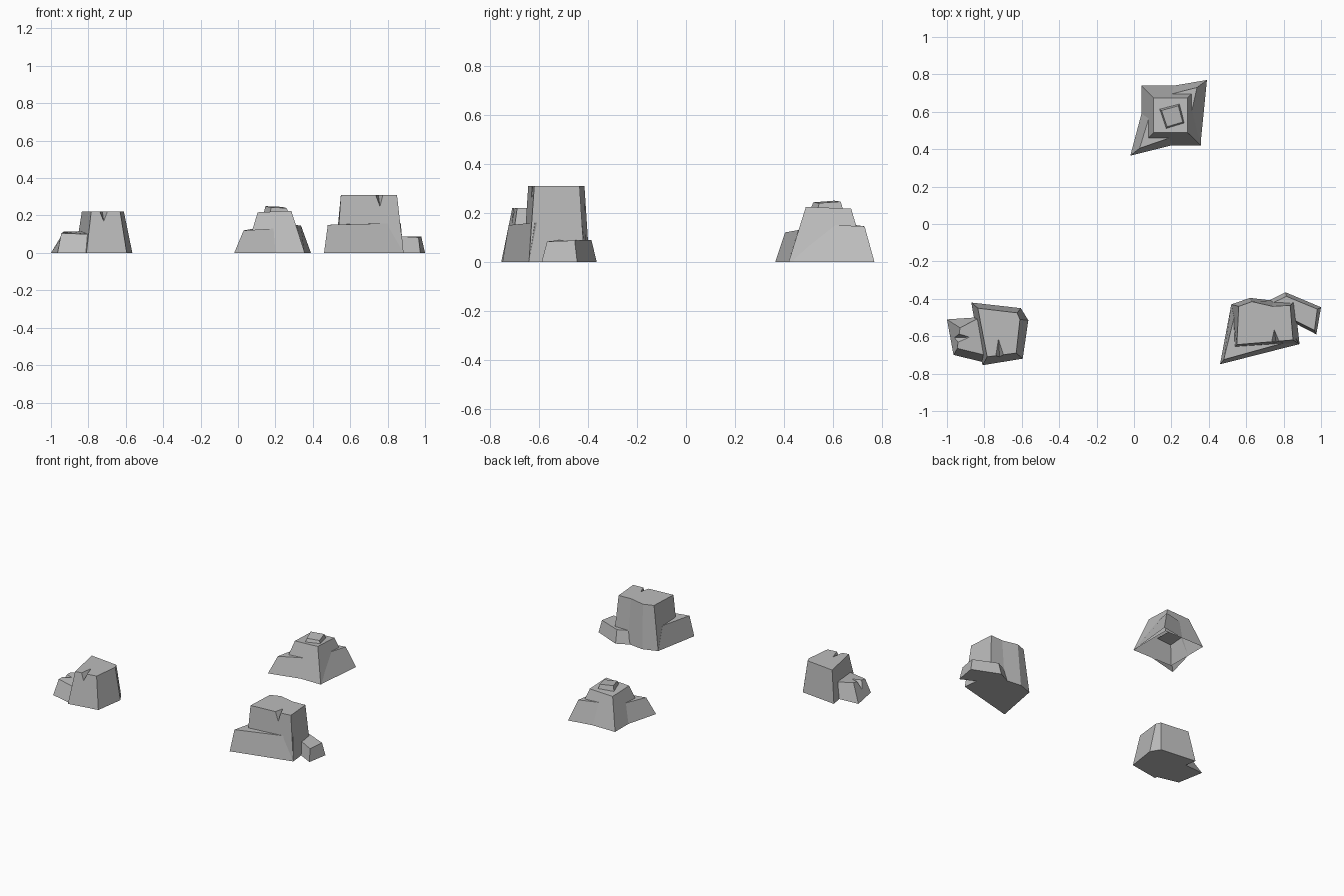
import bpy
import bmesh
from mathutils import Vector

cube = bpy.data.objects.get("Cube")
if cube:
    bpy.data.objects.remove(cube, do_unlink=True)

stone = bpy.data.materials.new("grey_stone")
stone.use_nodes = True
GREY = (0.5, 0.5, 0.5, 1)
stone.diffuse_color = GREY
stone.node_tree.nodes["Principled BSDF"].inputs["Base Color"].default_value = GREY


def rock(name, base, top, base_z=0.0, closed=True, skip=(), notch=None):
    """Tapered block from matching base (x, y) and top (x, y, z) outlines.

    notch = (edge, start, end, apex_xy, depth) chips a V out of a top edge;
    skip lists side faces that are buried in a neighbouring block.
    """
    bm = bmesh.new()
    low = [bm.verts.new((x, y, base_z)) for x, y in base]
    high = [bm.verts.new(p) for p in top]
    rim = []
    for i in range(len(low)):
        j = (i + 1) % len(low)
        rim.append(high[i])
        chip = []
        if notch and notch[0] == i:
            _, start, end, apex_xy, depth = notch
            a = bm.verts.new(high[i].co.lerp(high[j].co, start))
            b = bm.verts.new(high[i].co.lerp(high[j].co, end))
            mid = (start + end) / 2
            upper = high[i].co.lerp(high[j].co, mid)
            lower = low[i].co.lerp(low[j].co, mid)
            d = bm.verts.new(upper.lerp(lower, depth))
            apex = bm.verts.new(Vector((*apex_xy, upper.z)))
            bm.faces.new((a, d, apex))
            bm.faces.new((b, apex, d))
            rim += [a, apex, b]
            chip = [b, d, a]
        if i not in skip:
            bm.faces.new([low[i], low[j], high[j]] + chip + [high[i]])
    bm.faces.new(rim)
    if closed:
        bm.faces.new(low[::-1])
    mesh = bpy.data.meshes.new(name)
    bm.to_mesh(mesh)
    bm.free()
    mesh.materials.append(stone)
    obj = bpy.data.objects.new(name, mesh)
    bpy.context.collection.objects.link(obj)
    return obj


def at(z, *points):
    return [(x, y, z) for x, y in points]


# Right-hand cluster: chipped block with a low stone beside it
rock("right_boulder",
     [(-.81, -.755), (-.595, -.72), (-.565, -.515), (-.605, -.45), (-.87, -.42)],
     at(.22, (-.785, -.71), (-.63, -.69), (-.61, -.51), (-.625, -.475), (-.835, -.45)),
     notch=(0, .3, .56, (-.725, -.615), .23))
rock("right_low_stone",
     [(-.965, -.70), (-.80, -.74), (-.78, -.5), (-.85, -.5), (-1, -.51)],
     [(-.945, -.665, .105), (-.80, -.70, .1), (-.79, -.5, .11),
      (-.845, -.51, .115), (-.93, -.555, .115)],
     notch=(4, .3, .7, (-.88, -.605), .5))

# Left-hand cluster: tall chipped block, front ledge and small stone
rock("left_boulder",
     [(.53, -.665), (.885, -.642), (.86, -.415), (.745, -.41), (.62, -.395), (.52, -.43)],
     at(.31, (.55, -.645), (.85, -.62), (.835, -.435), (.74, -.44), (.63, -.415), (.56, -.44)),
     notch=(0, .62, .75, (.75, -.565), .2))
rock("left_front_ledge",
     [(.46, -.75), (.885, -.642), (.8, -.5), (.52, -.43)],
     [(.48, -.725, .15), (.87, -.617, .16), (.8, -.5, .16), (.535, -.5, .15)])
rock("left_small_stone",
     [(.81, -.365), (.72, -.41), (.84, -.52), (.975, -.59), (1, -.445)],
     [(.815, -.387, .09), (.735, -.425, .09), (.84, -.505, .09),
      (.965, -.568, .083), (.98, -.455, .087)])

# Back cluster: stepped, open-bottomed mound with two corner ledges and a cap
rock("back_mound",
     [(.04, .42), (.357, .42), (.357, .74), (.04, .74)],
     [(.105, .49, .217), (.285, .49, .225), (.285, .675, .217), (.105, .675, .21)],
     closed=False)
rock("back_front_ledge",
     [(-.02, .365), (.2, .42), (.2, .6), (.04, .59)],
     [(.03, .405, .12), (.19, .46, .13), (.19, .58, .13), (.085, .585, .13)],
     closed=False, skip=(1, 2))
rock("back_rear_ledge",
     [(.39, .77), (.215, .74), (.2, .55), (.355, .42)],
     [(.337, .73, .145), (.2, .695, .15), (.2, .61, .15), (.31, .61, .15)],
     closed=False, skip=(1, 2))
rock("back_cap",
     [(.17, .505), (.275, .535), (.245, .645), (.135, .615)],
     [(.177, .52, .243), (.26, .545, .24), (.237, .632, .246), (.147, .607, .25)],
     base_z=.205, closed=False)
